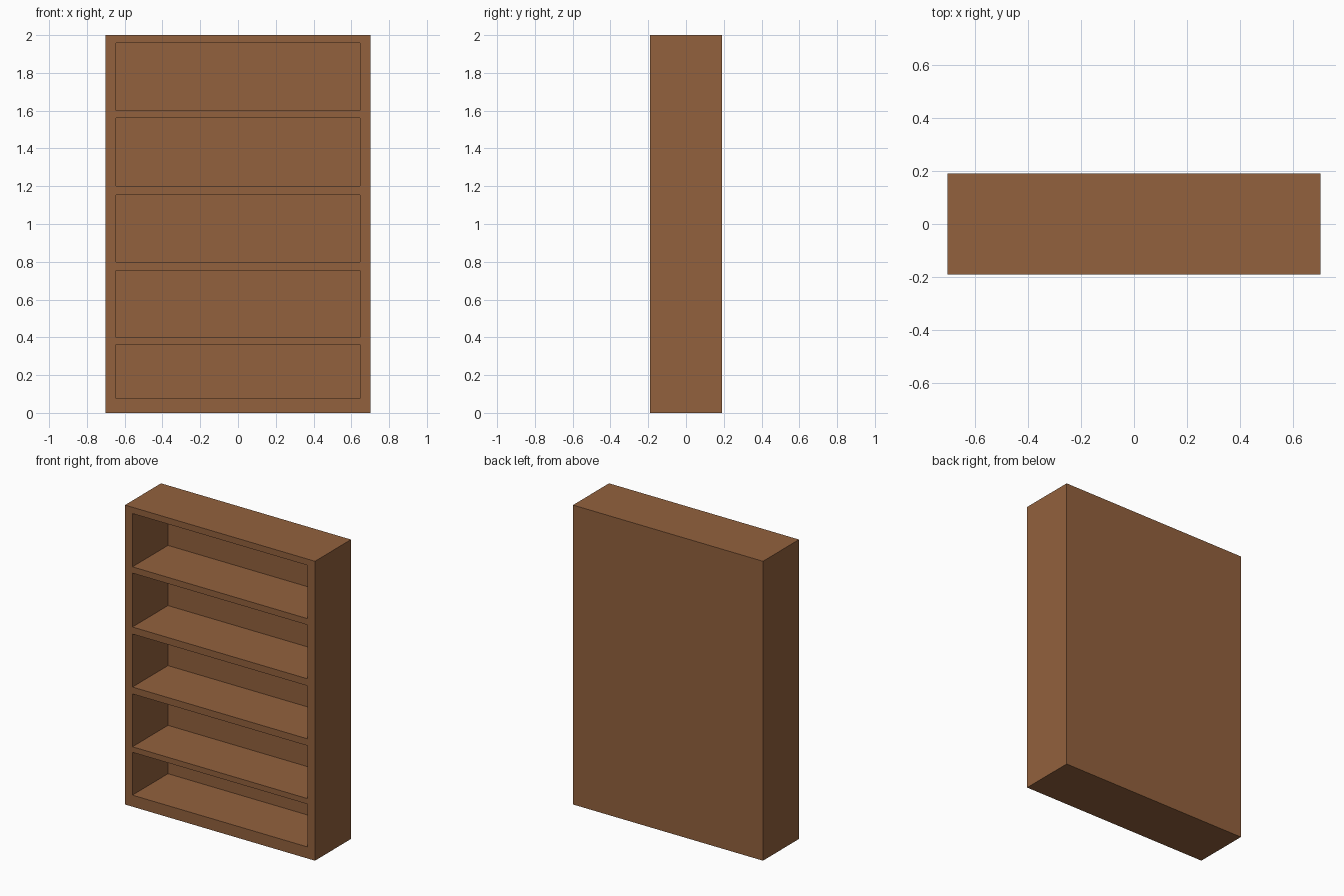
import bpy
import bmesh
from mathutils import Matrix, Vector

if "Cube" in bpy.data.objects:
    bpy.data.objects.remove(bpy.data.objects["Cube"])

W, D, H = 1.404, 0.38, 2.0      # outer size
SIDE, BACK = 0.055, 0.005       # side wall and back panel thickness
# bottom and top height of each open bay
BAYS = [(0.077, 0.363), (0.40, 0.753), (0.799, 1.153), (1.20, 1.56), (1.602, 1.958)]


def add_box(bm, lo, hi):
    lo, hi = Vector(lo), Vector(hi)
    m = Matrix.Translation((lo + hi) / 2) @ Matrix.Diagonal((*(hi - lo), 1))
    bmesh.ops.create_cube(bm, size=1, matrix=m)


def make_object(name, boxes):
    bm = bmesh.new()
    for lo, hi in boxes:
        add_box(bm, lo, hi)
    mesh = bpy.data.meshes.new(name)
    bm.to_mesh(mesh)
    bm.free()
    obj = bpy.data.objects.new(name, mesh)
    bpy.context.collection.objects.link(obj)
    return obj


# Wood colour
wood = bpy.data.materials.new("wood")
wood.diffuse_color = (0.29, 0.12, 0.047, 1)
wood.use_nodes = True
wood.node_tree.nodes["Principled BSDF"].inputs["Base Color"].default_value = wood.diffuse_color

# Solid case
bookcase = make_object("bookcase", [((-W / 2, -D / 2, 0), (W / 2, D / 2, H))])
bookcase.data.materials.append(wood)

# Bays cut from the front, leaving sides, shelves, plinth and thin back
x = W / 2 - SIDE
cutter = make_object("bay_cutter", [((-x, -D / 2 - 0.1, z0), (x, D / 2 - BACK, z1))
                                    for z0, z1 in BAYS])
cutter.data.materials.append(wood)
cutter.hide_render = True

cut = bookcase.modifiers.new("open_bays", 'BOOLEAN')
cut.operation = 'DIFFERENCE'
cut.solver = 'EXACT'
cut.object = cutter
bpy.context.view_layer.objects.active = bookcase
bpy.ops.object.modifier_apply(modifier=cut.name)
bpy.data.objects.remove(cutter)
